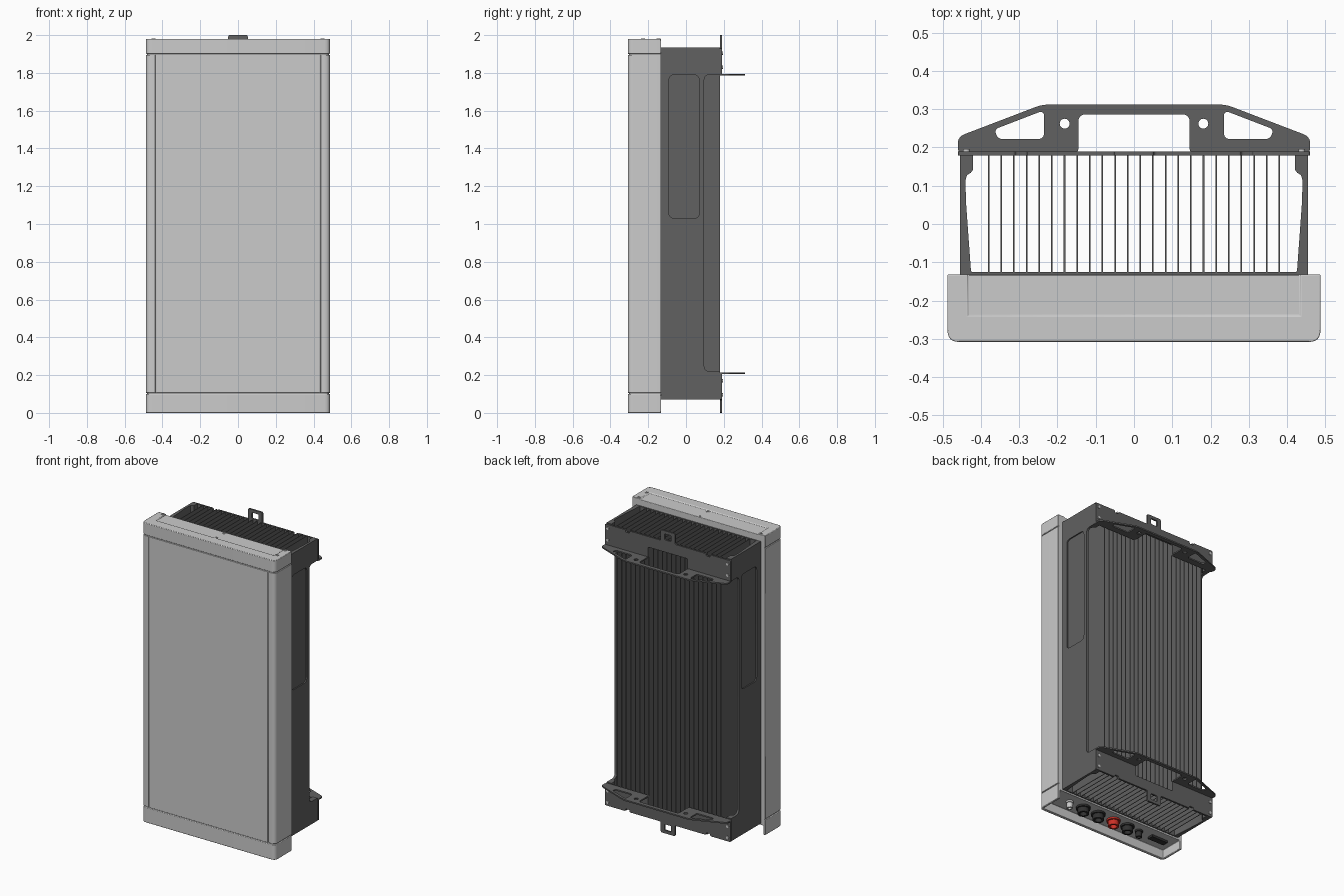
import bpy, bmesh, math
from mathutils import Matrix, Vector

if "Cube" in bpy.data.objects:
    bpy.data.objects.remove(bpy.data.objects["Cube"])


def material(name, rgb):
    m = bpy.data.materials.new(name)
    m.diffuse_color = (*rgb, 1)
    m.use_nodes = True
    m.node_tree.nodes["Principled BSDF"].inputs["Base Color"].default_value = m.diffuse_color
    return m


LIGHT = material("light_grey", (0.66, 0.66, 0.69))
DARK = material("dark_metal", (0.12, 0.12, 0.12))
BLACK = material("black_plastic", (0.03, 0.03, 0.03))
RED = material("red_plastic", (0.6, 0.03, 0.02))

# drawing planes: columns give the directions of u, v and depth
PLANES = {
    "xy": Matrix.Identity(4),
    "xz": Matrix(((1, 0, 0, 0), (0, 0, 1, 0), (0, 1, 0, 0), (0, 0, 0, 1))),
    "yz": Matrix(((0, 0, 1, 0), (1, 0, 0, 0), (0, 1, 0, 0), (0, 0, 0, 1))),
}


def rounded(pts, r, n=5):
    out = []
    for i, p in enumerate(pts):
        p, a, b = Vector(p), Vector(pts[i - 1]), Vector(pts[(i + 1) % len(pts)])
        rr = min(r, (a - p).length * 0.45, (b - p).length * 0.45)
        s, e = p + (a - p).normalized() * rr, p + (b - p).normalized() * rr
        for k in range(n + 1):
            t = k / n
            out.append(s * (1 - t) ** 2 + p * 2 * t * (1 - t) + e * t * t)
    return out


def rect(u0, u1, v0, v1):
    return [(u0, v0), (u1, v0), (u1, v1), (u0, v1)]


def circle(u, v, r, n=20):
    return [(u + r * math.cos(2 * math.pi * k / n), v + r * math.sin(2 * math.pi * k / n)) for k in range(n)]


def add(name, bm, mat):
    bmesh.ops.recalc_face_normals(bm, faces=bm.faces)
    me = bpy.data.meshes.new(name)
    bm.to_mesh(me)
    bm.free()
    me.materials.append(mat)
    ob = bpy.data.objects.new(name, me)
    bpy.context.collection.objects.link(ob)
    return ob


def prism(name, outlines, lo, hi, plane="xy", mat=DARK):
    """Extrude a closed outline (further outlines are holes) from lo to hi."""
    cu = bpy.data.curves.new(name, "CURVE")
    cu.dimensions, cu.fill_mode, cu.extrude = "2D", "BOTH", (hi - lo) / 2
    for pts in outlines:
        sp = cu.splines.new("POLY")
        sp.points.add(len(pts) - 1)
        for q, p in zip(sp.points, pts):
            q.co = (p[0], p[1], 0, 1)
        sp.use_cyclic_u = True
    tmp = bpy.data.objects.new(name, cu)
    bpy.context.collection.objects.link(tmp)
    me = bpy.data.meshes.new_from_object(tmp.evaluated_get(bpy.context.evaluated_depsgraph_get()))
    bpy.data.objects.remove(tmp)
    bm = bmesh.new()
    bm.from_mesh(me)
    bmesh.ops.remove_doubles(bm, verts=bm.verts, dist=1e-5)
    if len(outlines) == 1:
        bmesh.ops.dissolve_limit(bm, angle_limit=0.01, verts=bm.verts, edges=bm.edges)
    bm.transform(PLANES[plane] @ Matrix.Translation((0, 0, (lo + hi) / 2)))
    return add(name, bm, mat)


def boxes(name, spans, mat=DARK):
    bm = bmesh.new()
    for x0, x1, y0, y1, z0, z1 in spans:
        m = Matrix.Translation(((x0 + x1) / 2, (y0 + y1) / 2, (z0 + z1) / 2))
        bmesh.ops.create_cube(bm, size=1, matrix=m @ Matrix.Diagonal((x1 - x0, y1 - y0, z1 - z0, 1)))
    return add(name, bm, mat)


def apply(ob):
    bpy.context.view_layer.update()
    me = bpy.data.meshes.new_from_object(ob.evaluated_get(bpy.context.evaluated_depsgraph_get()))
    ob.modifiers.clear()
    ob.data = me


def cut(ob, cutter):
    m = ob.modifiers.new("cut", "BOOLEAN")
    m.operation, m.solver, m.object = "DIFFERENCE", "EXACT", cutter
    apply(ob)
    bpy.data.objects.remove(cutter)


def soften(ob, width=0.004):
    m = ob.modifiers.new("soft_edges", "BEVEL")
    m.width, m.segments, m.limit_method, m.angle_limit = width, 2, "ANGLE", math.radians(40)


# Front cover: bottom cap, main cover, top cap and the core seen in the gaps
def cover(name, z0, z1, inset=0.0):
    w, f = 0.487 - inset, -0.308 + inset
    edge = [(-w, -0.132)] + rounded([(-w, -0.132), (-w, f), (w, f), (w, -0.132)], 0.03, 6)[7:21] + [(w, -0.132)]
    return prism(name, [edge], z0, z1, mat=LIGHT)


main = cover("main_cover", 0.106, 1.896)
cut(main, boxes("groove_cutter", [(s * 0.436 - 0.002, s * 0.436 + 0.002, -0.32, -0.304, 0, 2) for s in (-1, 1)]))
soften(main, 0.002)
cover("cover_core", 0.08, 1.92, 0.006)
top = cover("top_cap", 1.901, 1.98)
cut(top, boxes("recess_cutter", [(-0.434, 0.434, -0.24, 0, 1.974, 2.1)]))
soften(top)
bottom = cover("bottom_cap", 0.0, 0.101)
cut(bottom, boxes("hollow_cutter", [(-0.472, 0.472, -0.29, 0, -1, 0.06)]))
soften(bottom, 0.003)

# Screws on the top cap
for i, (x, y, z) in enumerate([(-0.448, -0.146, 1.98), (0.448, -0.146, 1.98), (0.448, -0.228, 1.98),
                               (0, -0.146, 1.974), (0, -0.228, 1.974)]):
    prism(f"cap_screw_{i}", [circle(x, y, 0.01), circle(x, y, 0.005, 6)], z - 0.002, z + 0.003, mat=LIGHT)

# Connectors under the bottom cap
for i, (x, r, mat) in enumerate([(0.335, 0.024, LIGHT), (0.228, 0.044, BLACK), (0.11, 0.044, BLACK),
                                 (-0.01, 0.042, RED), (-0.12, 0.042, BLACK), (-0.21, 0.024, BLACK)]):
    prism(f"connector_flange_{i}", [circle(x, -0.205, r, 24)], 0.048, 0.062, mat=mat)
    prism(f"connector_barrel_{i}", [circle(x, -0.205, r * 0.8, 12), circle(x, -0.205, r * 0.5, 16)],
          0.015, 0.05, mat=mat)
boxes("connector_slot", [(-0.42, -0.3, -0.225, -0.185, 0.045, 0.062)], BLACK)

# Heat sink: base plate, fins and side walls
boxes("heat_sink_base", [(-0.45, 0.45, -0.14, -0.125, 0.07, 1.935)])
boxes("heat_sink_fins", [(-0.3815 + 0.033 * i, -0.3775 + 0.033 * i, -0.13, 0.179, 0.07, 1.935) for i in range(24)])
wall = prism("side_walls", [[(0.455, -0.135), (0.455, 0.18), (0.42, 0.18), (0.42, 0.142), (0.426, 0.134),
                             (0.436, 0.128), (0.44, 0.115), (0.439, 0.06), (0.426, -0.12), (0.42, -0.135)]],
             0.07, 1.935)
for z0, z1 in ((0.22, 0.98), (1.03, 1.79)):
    cut(wall, prism("panel_cutter", [rounded(rect(-0.09, 0.07, z0, z1), 0.03)], 0.447, 0.6, "yz"))
cut(wall, prism("back_cutter", [rounded(rect(0.096, 0.3, 0.22, 1.79), 0.03)], 0.3, 0.6, "yz"))
mirror = wall.modifiers.new("other_side", "MIRROR")
mirror.use_axis = (True, False, False)
apply(wall)

# Wall bracket: upright plate with hanging tab, flange with cut-outs, screws
half = [(0.145, 1.786), (0.46, 1.786), (0.46, 1.93), (0.31, 1.93), (0.31, 1.915), (0.28, 1.915),
        (0.28, 1.93), (0.052, 1.93), (0.052, 2.0)]
outline = [(0.145, 1.86)] + half + [(-x, z) for x, z in reversed(half)] + [(-0.145, 1.86)]
parts = [prism("bracket_plate", [rounded(outline, 0.008, 3), rounded(rect(-0.025, 0.025, 1.94, 1.98), 0.008)],
               0.179, 0.19, "xz")]
half = [(0.145, 0.182), (0.46, 0.182), (0.46, 0.228), (0.24, 0.312)]
outline = [(0.145, 0.286)] + half + [(-x, y) for x, y in reversed(half)] + [(-0.145, 0.286)]
holes = []
for s in (-1, 1):
    holes.append(circle(s * 0.181, 0.262, 0.013))
    holes.append(rounded([(s * 0.235, 0.222), (s * 0.235, 0.297), (s * 0.365, 0.247), (s * 0.355, 0.222)], 0.016))
parts.append(prism("bracket_flange", [rounded(outline, 0.018)] + holes, 1.786, 1.795))
for s in (-1, 1):
    for z in (1.905, 1.83):
        parts.append(prism("bracket_screw", [circle(s * 0.438, z, 0.009, 16)], 0.185, 0.196, "xz", LIGHT))

# Lower bracket mirrors the upper one
flip = Matrix.Translation((0, 0, 1)) @ Matrix.Diagonal((1, 1, -1, 1)) @ Matrix.Translation((0, 0, -1))
for ob in parts:
    bm = bmesh.new()
    bm.from_mesh(ob.data)
    bm.transform(flip)
    add("lower_" + ob.name, bm, ob.data.materials[0])

# Smooth shading with sharp edges
bpy.ops.object.select_all(action="SELECT")
bpy.context.view_layer.objects.active = main
bpy.ops.object.shade_smooth_by_angle(angle=math.radians(35))
